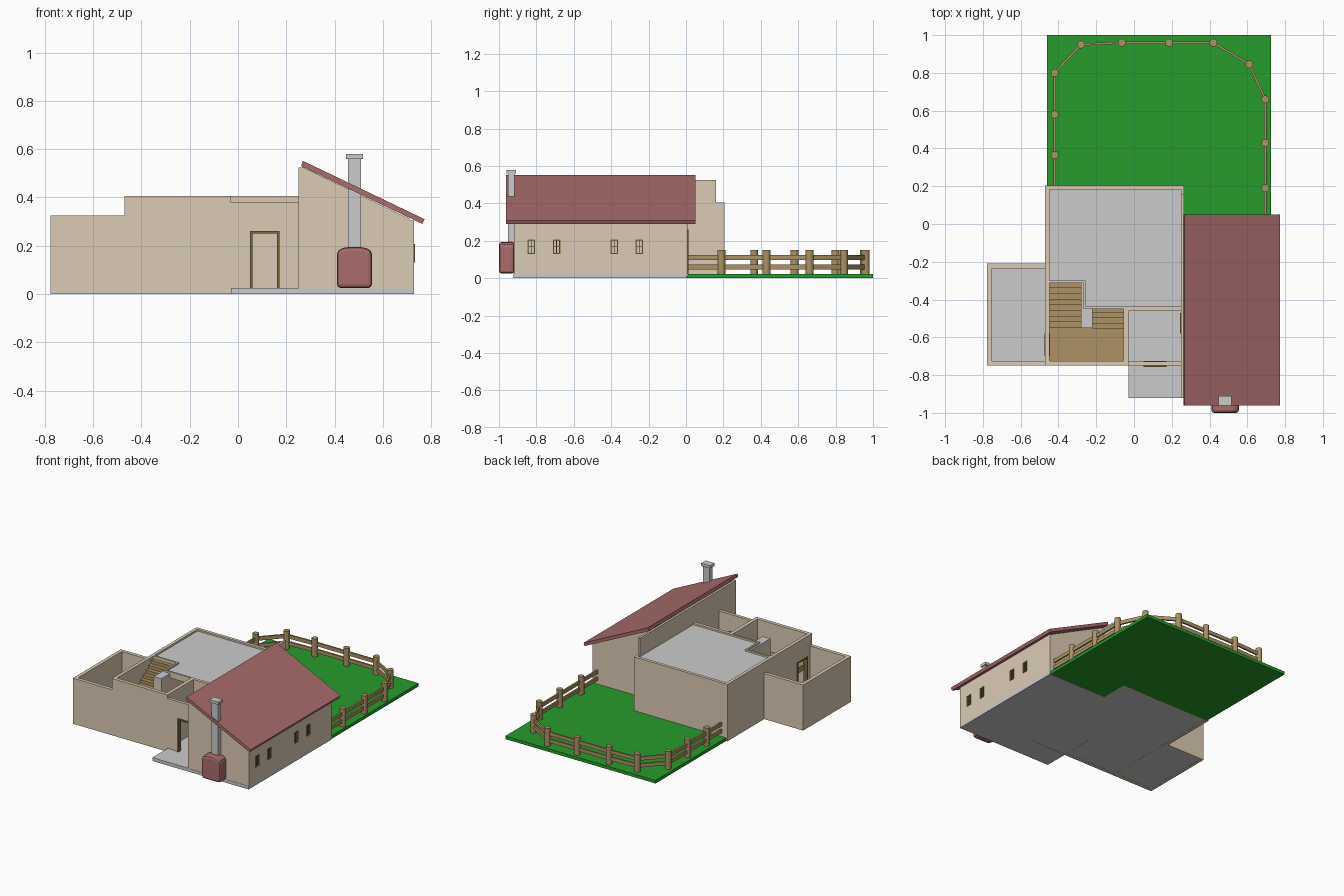
import bpy, bmesh, math
from mathutils import Vector

if "Cube" in bpy.data.objects:
    bpy.data.objects.remove(bpy.data.objects["Cube"])


def material(name, rgb):
    m = bpy.data.materials.new(name)
    m.diffuse_color = (*rgb, 1)
    m.use_nodes = True
    m.node_tree.nodes["Principled BSDF"].inputs["Base Color"].default_value = m.diffuse_color
    return m


PLASTER = material("plaster", (0.72, 0.60, 0.46))
RED = material("red_tile", (0.40, 0.15, 0.15))
GREEN = material("lawn_green", (0.02, 0.33, 0.025))
WOOD = material("wood", (0.42, 0.29, 0.13))
DARK = material("dark_wood", (0.20, 0.14, 0.06))


def finish(name, bm, mat=None):
    bmesh.ops.recalc_face_normals(bm, faces=bm.faces)
    me = bpy.data.meshes.new(name)
    bm.to_mesh(me)
    bm.free()
    ob = bpy.data.objects.new(name, me)
    bpy.context.collection.objects.link(ob)
    if mat:
        me.materials.append(mat)
    return ob


def add_box(bm, x0, x1, y0, y1, z0, z1):
    r = bmesh.ops.create_cube(bm, size=1)
    for v in r["verts"]:
        v.co = Vector((x1 if v.co.x > 0 else x0, y1 if v.co.y > 0 else y0,
                       z1 if v.co.z > 0 else z0))


def boxes(name, items, mat=None):
    bm = bmesh.new()
    for b in items:
        add_box(bm, *b)
    return finish(name, bm, mat)


def prism(name, pts, axis, a, b, mat=None):
    """Extrude a profile: xz points along y, or xy points along z."""
    bm = bmesh.new()
    co = (lambda p: (p[0], a, p[1])) if axis == "y" else (lambda p: (p[0], p[1], a))
    f = bm.faces.new([bm.verts.new(co(p)) for p in pts])
    r = bmesh.ops.extrude_face_region(bm, geom=[f])
    d = Vector((0, b - a, 0)) if axis == "y" else Vector((0, 0, b - a))
    for v in r["geom"]:
        if isinstance(v, bmesh.types.BMVert):
            v.co += d
    return finish(name, bm, mat)


def wall(name, along, s0, s1, t0, t1, z0, z1, holes=()):
    """Straight wall along x or y, split around holes (start, end, bottom, top)."""
    parts, cur = [], s0
    for h0, h1, b, t in sorted(holes):
        parts += [(cur, h0, z0, z1), (h0, h1, t, z1)]
        if b > z0:
            parts.append((h0, h1, z0, b))
        cur = h1
    parts.append((cur, s1, z0, z1))
    boxes(name, [(p[0], p[1], t0, t1, p[2], p[3]) if along == "x"
                 else (t0, t1, p[0], p[1], p[2], p[3]) for p in parts], PLASTER)


def frame(name, along, s0, s1, t0, t1, z0, z1, w=0.008, window=False):
    """Wooden frame around an opening; windows get a sill and cross bars."""
    p = [(s0, s0 + w, z0, z1), (s1 - w, s1, z0, z1), (s0, s1, z1 - w, z1)]
    if window:
        m, k = (s0 + s1) / 2, (z0 + z1) / 2
        p += [(s0, s1, z0, z0 + w), (m - .002, m + .002, z0, z1), (s0, s1, k - .002, k + .002)]
    boxes(name, [(a, b, t0, t1, c, d) if along == "x" else (t0, t1, a, b, c, d)
                 for a, b, c, d in p], DARK)


# Ground: lawn wraps the rear corner, floor slab carries house and porch
prism("lawn", [(-.46, .2), (.26, .2), (.26, .005), (.725, .005), (.725, 1), (-.46, 1)], "z", 0, .022, GREEN)
boxes("annex_floor", [(-.77, -.465, -.745, -.215, .001, .012)])
boxes("main_floor", [(-.465, .25, -.745, .2, .001, .022)])
boxes("wing_floor", [(.25, .73, -.922, .004, 0, .022)])
boxes("porch_slab", [(-.03, .25, -.922, -.745, 0, .024)])

# Open-topped annex
wall("annex_left_wall", "y", -.75, -.21, -.777, -.752, 0, .325)
wall("annex_front_wall", "x", -.752, -.47, -.75, -.725, 0, .325)
wall("annex_back_wall", "x", -.752, -.47, -.235, -.21, 0, .325)

# Main block
TOP = .405
wall("main_left_wall", "y", -.75, .205, -.47, -.447, 0, TOP, [(-.70, -.58, .022, .26)])
wall("main_back_wall", "x", -.447, .25, .183, .205, 0, TOP)
wall("stairwell_front_wall", "x", -.447, -.055, -.75, -.725, 0, TOP)
wall("stairwell_right_wall", "y", -.75, -.46, -.055, -.03, 0, TOP)
wall("entry_front_wall", "x", -.03, .25, -.75, -.728, .022, .38, [(.05, .172, .022, .26)])
wall("entry_back_wall", "x", -.055, .25, -.46, -.438, .022, TOP)
frame("front_door_frame", "x", .05, .172, -.757, -.725, .024, .26, .01)
frame("annex_door_frame", "y", -.70, -.58, -.474, -.444, .024, .26)

# Flat roof deck with the stair opening cut out of it
prism("roof_deck", [(-.447, .183), (.25, .183), (.25, -.44), (-.22, -.44), (-.22, -.55), (-.28, -.55),
                    (-.28, -.31), (-.447, -.31)], "z", .365, .393)
boxes("stair_divider", [(-.28, -.22, -.55, -.31, .022, .365)], PLASTER)
boxes("stair_opening_rim", [(-.447, -.256, -.312, -.3, .36, TOP), (-.268, -.256, -.438, -.312, .36, TOP),
                            (-.268, -.055, -.45, -.438, .36, TOP)], PLASTER)

# Switchback stairs with a half landing
L = .2
boxes("stair_landing", [(-.447, -.055, -.725, -.55, L - .04, L)], WOOD)
boxes("upper_stair_flight", [(-.447, -.28, -.55 + .03 * i, -.52 + .03 * i, L - .04 + .023 * i, L + .023 * (i + 1))
                             for i in range(8)], WOOD)
boxes("lower_stair_flight", [(-.22, -.055, -.55 + .027 * i, -.523 + .027 * i, .022, L - .022 * (i + 1))
                             for i in range(8)], WOOD)

# Right wing: tall party wall, sloped gables, low wall with windows
windows = [(c - .02, c + .02, .13, .207) for c in (-.827, -.692, -.384, -.25)]
wall("party_wall", "y", -.922, .16, .25, .266, 0, .525, [(-.58, -.47, .022, .26)])
boxes("party_wall_end", [(.25, .266, .16, .205, 0, TOP)], PLASTER)
wall("wing_right_wall", "y", -.92, .008, .71, .73, .012, .305, windows)
gable = [(.266, .018), (.71, .018), (.71, .312), (.266, .527)]
prism("front_gable", gable, "y", -.92, -.9, PLASTER)
prism("back_gable", gable, "y", -.012, .008, PLASTER)
frame("entry_side_door_frame", "y", -.58, -.47, .243, .272, .024, .26)
frame("back_door_frame", "x", .275, .39, .004, .014, .024, .26, .01)
for i, (a, b, c, d) in enumerate(windows):
    frame(f"window_{i + 1}", "y", a, b, .705, .734, c, d, .006, True)

# Mono-pitch roof
prism("sloped_roof", [(.262, .530), (.268, .552), (.773, .310), (.764, .290)], "y", -.962, .05, RED)

# Outdoor oven with arched top, and its chimney
arch = [(.41, .025), (.555, .025), (.555, .165)]
arch += [(.4825 + .0725 * math.cos(a) ** .6 * s, .165 + .03 * math.sin(a))
         for s, a in [(1, .5), (1, 1.0), (1, 1.4), (-1, 1.4), (-1, 1.0), (-1, .5)]] + [(.41, .165)]
oven = prism("oven", arch, "y", -1.0, -.918, RED)
bev = oven.modifiers.new("rounded", "BEVEL")
bev.width, bev.segments, bev.limit_method, bev.angle_limit = .015, 2, "ANGLE", math.radians(50)
boxes("chimney", [(.456, .51, -.952, -.918, .18, .56), (.447, .517, -.96, -.91, .56, .58)])

# Fence: posts on the listed points, two rails between neighbours
path = [(-.42, .205), (-.42, .365), (-.42, .58), (-.42, .80), (-.28, .95), (-.065, .96), (.185, .96),
        (.42, .96), (.61, .845), (.695, .66), (.695, .43), (.695, .19), (.695, .01)]
bm = bmesh.new()
for x, y in path[1:-1]:
    r = bmesh.ops.create_cone(bm, cap_ends=True, segments=12, radius1=.021, radius2=.021, depth=.132)
    bmesh.ops.translate(bm, verts=r["verts"], vec=(x, y, .084))
finish("fence_posts", bm, WOOD)
bm = bmesh.new()
for p, q in zip(path, path[1:]):
    p, q = Vector((*p, 0)), Vector((*q, 0))
    n = (q - p).normalized().cross(Vector((0, 0, 1))) * .006
    for z in (.048, .097):
        lo, hi = Vector((0, 0, z)), Vector((0, 0, z + .026))
        ring = [[bm.verts.new(e + o) for o in (n + lo, n + hi, hi - n, lo - n)] for e in (p, q)]
        for f in ring:
            bm.faces.new(f)
        for i in range(4):
            j = (i + 1) % 4
            bm.faces.new((ring[0][i], ring[0][j], ring[1][j], ring[1][i]))
finish("fence_rails", bm, WOOD)
